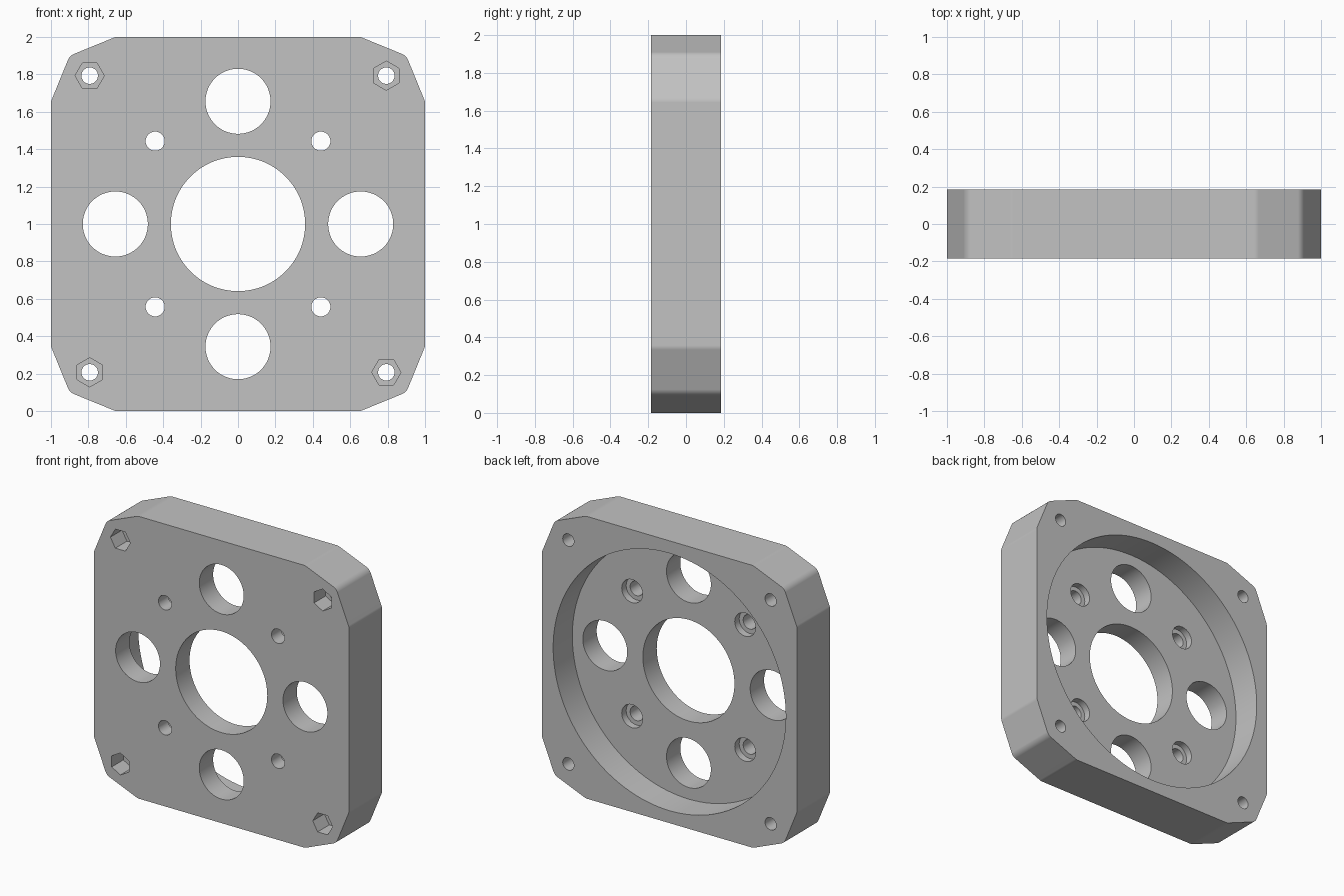
import bpy, bmesh, math
from mathutils import Vector

cube = bpy.data.objects.get("Cube")
if cube:
    bpy.data.objects.remove(cube, do_unlink=True)

HALF = 0.185            # half the plate thickness
FLOOR = -0.03           # recess floor
CORNER = 0.793          # corner bolt offset

grey = bpy.data.materials.new("light grey")
grey.use_nodes = True
colour = (0.54, 0.54, 0.54, 1)
grey.diffuse_color = colour
grey.node_tree.nodes["Principled BSDF"].inputs["Base Color"].default_value = colour


def prism(bm, points, y0, y1):
    """Extrude an x-z outline from y0 to y1; return the face at y0."""
    front = [bm.verts.new((x, y0, z)) for x, z in points]
    back = [bm.verts.new((x, y1, z)) for x, z in points]
    face = bm.faces.new(front)
    bm.faces.new(back[::-1])
    for i in range(len(points)):
        j = (i + 1) % len(points)
        bm.faces.new((front[j], front[i], back[i], back[j]))
    return face


def ring(x, z, r, sides, phase=0.0):
    angles = [phase + math.tau * i / sides for i in range(sides)]
    return [(x + r * math.cos(a), z + r * math.sin(a)) for a in angles]


def rounded(points, radius, steps=5):
    """Replace each corner of a convex outline with an arc."""
    result = []
    for i, p in enumerate(points):
        p = Vector(p)
        a = (Vector(points[i - 1]) - p).normalized()
        b = (Vector(points[(i + 1) % len(points)]) - p).normalized()
        half = a.angle(b) / 2
        centre = p + (a + b).normalized() * radius / math.sin(half)
        start = p + a * radius / math.tan(half) - centre
        end = p + b * radius / math.tan(half) - centre
        for k in range(steps + 1):
            d = start.lerp(end, k / steps).normalized() * radius
            result.append(tuple(centre + d))
    return result


def make_object(name, bm):
    bmesh.ops.recalc_face_normals(bm, faces=bm.faces)
    mesh = bpy.data.meshes.new(name)
    bm.to_mesh(mesh)
    bm.free()
    obj = bpy.data.objects.new(name, mesh)
    bpy.context.collection.objects.link(obj)
    mesh.materials.append(grey)
    return obj


# Plate body: square with double-chamfered corners and a rounded front rim
outline = []
for q in range(4):
    c, s = round(math.cos(q * math.pi / 2)), round(math.sin(q * math.pi / 2))
    for x, z in ((1, 0.655), (0.9, 0.9), (0.655, 1)):
        outline.append((c * x - s * z, 1 + s * x + c * z))
bm = bmesh.new()
front = prism(bm, rounded(outline, 0.06), -HALF, HALF)
bmesh.ops.bevel(bm, geom=list(front.edges), offset=0.025, segments=4,
                profile=0.5, affect='EDGES')
plate = make_object("mounting_plate", bm)

signs = [(sx, sz) for sx in (-1, 1) for sz in (-1, 1)]
cutters = []

# Round back recess and hexagonal nut pockets in the front
bm = bmesh.new()
prism(bm, ring(0, 1, 0.912, 128), FLOOR, 0.5)
for sx, sz in signs:
    phase = 0 if sx * sz < 0 else math.pi / 6
    prism(bm, ring(sx * CORNER, 1 + sz * CORNER, 0.078, 6, phase), -0.5, -HALF + 0.13)
cutters.append(make_object("recess_and_nut_cutter", bm))

# Counterbores in the recess floor
bm = bmesh.new()
for sx, sz in signs:
    prism(bm, ring(sx * 0.443, 1 + sz * 0.443, 0.082, 40), FLOOR - 0.05, 0.1)
cutters.append(make_object("counterbore_cutter", bm))

# Through holes: centre, four large, four small, four corner bolts
bm = bmesh.new()
prism(bm, ring(0, 1, 0.359, 96), -0.5, 0.5)
for dx, dz in ((1, 0), (-1, 0), (0, 1), (0, -1)):
    prism(bm, ring(dx * 0.656, 1 + dz * 0.656, 0.174, 64), -0.5, 0.5)
for sx, sz in signs:
    prism(bm, ring(sx * 0.443, 1 + sz * 0.443, 0.051, 40), -0.5, 0.5)
    prism(bm, ring(sx * CORNER, 1 + sz * CORNER, 0.044, 40), -0.5, 0.5)
cutters.append(make_object("hole_cutter", bm))

for cutter in cutters:
    mod = plate.modifiers.new(cutter.name, 'BOOLEAN')
    mod.operation = 'DIFFERENCE'
    mod.solver = 'EXACT'
    mod.object = cutter

# Bake the cuts, then remove the cutters
graph = bpy.context.evaluated_depsgraph_get()
baked = bpy.data.meshes.new_from_object(plate.evaluated_get(graph))
plate.modifiers.clear()
plate.data = baked
baked.name = "mounting_plate"
for cutter in cutters:
    bpy.data.objects.remove(cutter, do_unlink=True)

# Smooth the curved walls while keeping flat faces crisp
bpy.ops.object.select_all(action='DESELECT')
plate.select_set(True)
bpy.context.view_layer.objects.active = plate
bpy.ops.object.shade_smooth_by_angle(angle=math.radians(30))
normals = plate.modifiers.new("weighted_normals", 'WEIGHTED_NORMAL')
normals.keep_sharp = True
